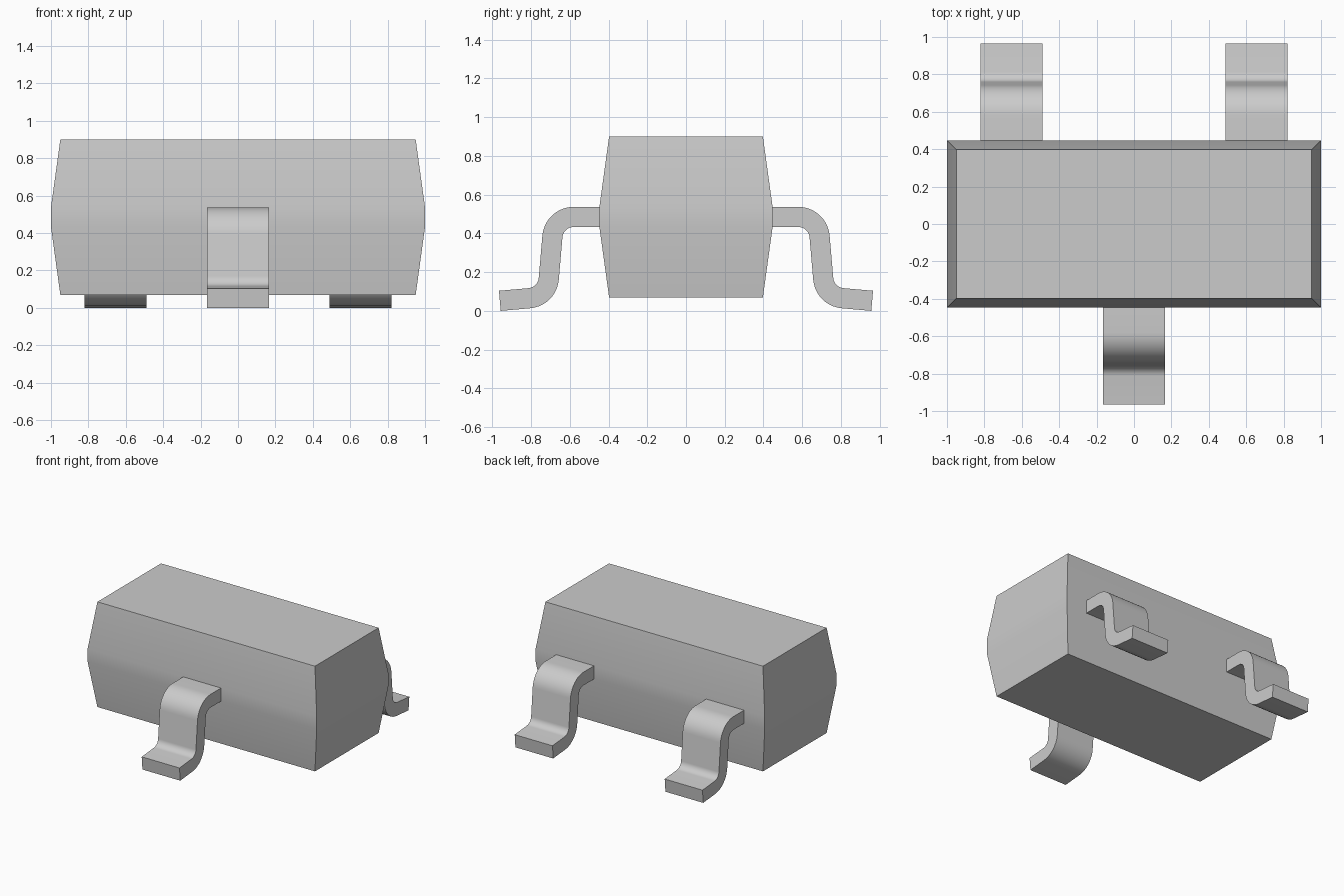
import bpy, bmesh
from math import sin, cos, radians, pi

cube = bpy.data.objects.get("Cube")
if cube:
    bpy.data.objects.remove(cube, do_unlink=True)

grey = bpy.data.materials.new("light_grey")
grey.use_nodes = True
COLOUR = (0.6, 0.6, 0.6, 1)
grey.diffuse_color = COLOUR
grey.node_tree.nodes["Principled BSDF"].inputs["Base Color"].default_value = COLOUR


def finish(bm, name):
    bmesh.ops.recalc_face_normals(bm, faces=bm.faces)
    mesh = bpy.data.meshes.new(name)
    bm.to_mesh(mesh)
    bm.free()
    mesh.materials.append(grey)
    obj = bpy.data.objects.new(name, mesh)
    bpy.context.collection.objects.link(obj)
    bpy.ops.object.select_all(action="DESELECT")
    obj.select_set(True)
    bpy.context.view_layer.objects.active = obj
    bpy.ops.object.shade_smooth_by_angle(angle=radians(30))
    return obj


def make_body():
    # stacked rectangles: narrow base, straight belt, narrow top
    bm = bmesh.new()
    rings = []
    for z, hx, hy in ((0.07, 0.95, 0.397), (0.433, 1, 0.447),
                      (0.537, 1, 0.447), (0.9, 0.95, 0.397)):
        rings.append([bm.verts.new((sx * hx, sy * hy, z))
                      for sx, sy in ((-1, -1), (1, -1), (1, 1), (-1, 1))])
    for low, high in zip(rings, rings[1:]):
        for i in range(4):
            j = (i + 1) % 4
            bm.faces.new((low[i], low[j], high[j], high[i]))
    bm.faces.new(rings[0])
    bm.faces.new(rings[-1])
    finish(bm, "body")


def lead_path(steps=10):
    # centreline as (y, z, normal angle): shoulder, bend, shin, bend, foot
    r = 0.11
    path = [(0.43, 0.485, pi / 2)]
    for i in range(steps + 1):
        a = radians(90 - 85 * i / steps)
        path.append((0.58 + r * cos(a), 0.375 + r * sin(a), a))
    for i in range(steps + 1):
        a = radians(185 + 80 * i / steps)
        path.append((0.818 + r * cos(a), 0.175 + r * sin(a), a - pi))
    path.append((0.961, 0.052, radians(85)))
    return path


def make_lead(name, x, side, half_width=0.165, half_thick=0.052):
    # rectangular section swept along the centreline
    bm = bmesh.new()
    rings = []
    for y, z, a in lead_path():
        ring = []
        for sx, st in ((-1, -1), (1, -1), (1, 1), (-1, 1)):
            t = st * half_thick
            ring.append(bm.verts.new((x + sx * half_width,
                                      side * (y + t * cos(a)), z + t * sin(a))))
        rings.append(ring)
    for p, q in zip(rings, rings[1:]):
        for i in range(4):
            j = (i + 1) % 4
            bm.faces.new((p[i], p[j], q[j], q[i]))
    bm.faces.new(rings[0])
    bm.faces.new(rings[-1])
    finish(bm, name)


make_body()
make_lead("front_lead", 0, -1)
make_lead("back_left_lead", 0.655, 1)
make_lead("back_right_lead", -0.655, 1)
